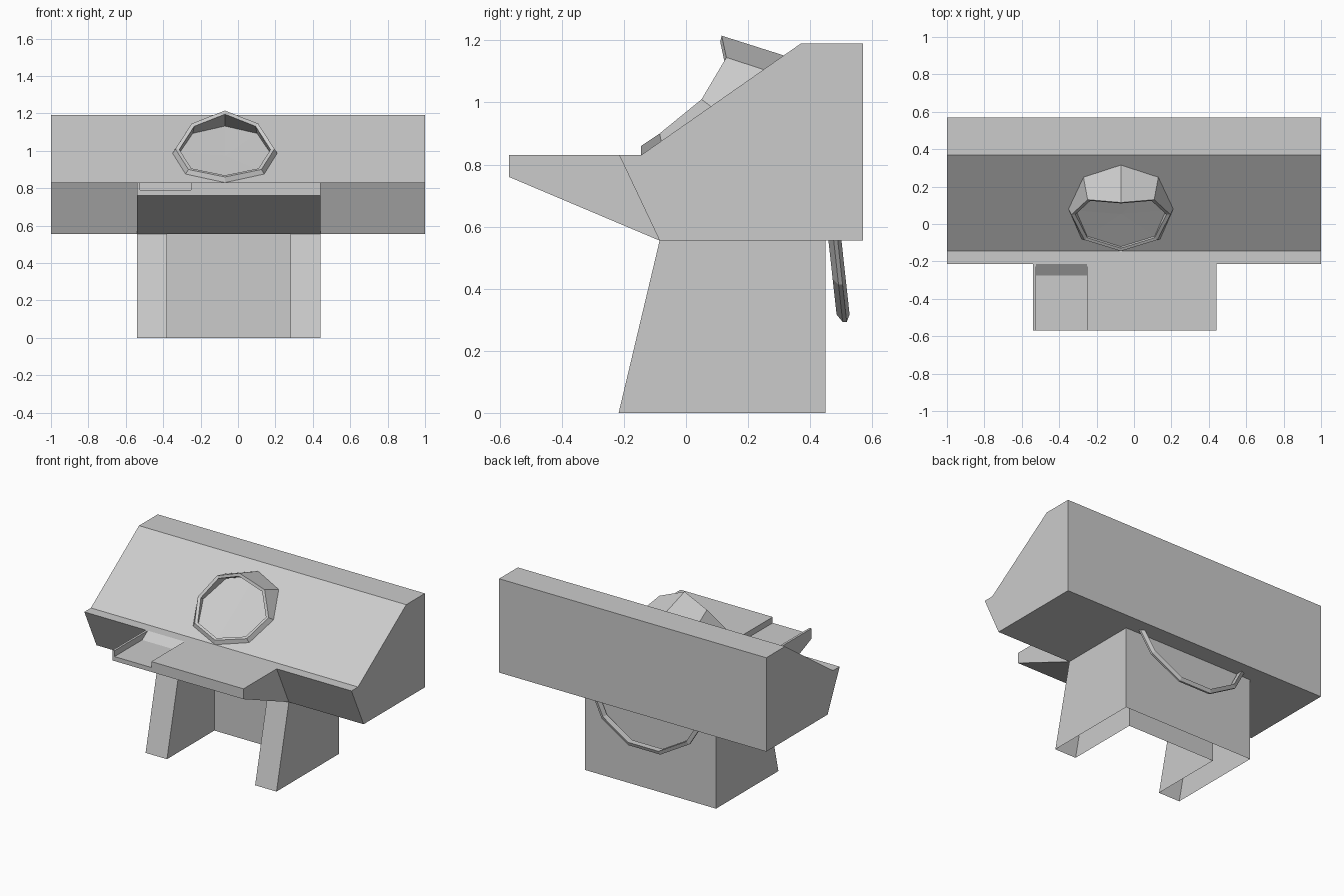
import bpy, bmesh, math
from mathutils import Vector

if "Cube" in bpy.data.objects:
    bpy.data.objects.remove(bpy.data.objects["Cube"])

grey = bpy.data.materials.new("plain grey")
grey.use_nodes = True
COLOUR = (0.6, 0.6, 0.6, 1)
grey.diffuse_color = COLOUR
grey.node_tree.nodes["Principled BSDF"].inputs["Base Color"].default_value = COLOUR


def finish(name, bm, recalc=True):
    if recalc:
        bmesh.ops.recalc_face_normals(bm, faces=bm.faces)
    mesh = bpy.data.meshes.new(name)
    bm.to_mesh(mesh)
    bm.free()
    mesh.materials.append(grey)
    ob = bpy.data.objects.new(name, mesh)
    bpy.context.scene.collection.objects.link(ob)
    return ob


def prism(name, profile, x0, x1):
    """Extrude a (y, z) profile from x0 to x1."""
    bm = bmesh.new()
    face = bm.faces.new([bm.verts.new((x0, y, z)) for y, z in profile])
    out = bmesh.ops.extrude_face_region(bm, geom=[face])
    verts = [v for v in out["geom"] if isinstance(v, bmesh.types.BMVert)]
    bmesh.ops.translate(bm, verts=verts, vec=(x1 - x0, 0, 0))
    return finish(name, bm)


def loft(bm, rings, closed=True):
    """Skin rows of points with quads and return the vertex rows."""
    rows = [[bm.verts.new(p) for p in r] for r in rings]
    n = len(rows[0])
    for a, b in zip(rows, rows[1:]):
        for i in range(n if closed else n - 1):
            j = (i + 1) % n
            bm.faces.new((a[i], a[j], b[j], b[i]))
    return rows


# Long console body with a sloping front
prism("console_body", [(-0.145, 0.83), (0.37, 1.19), (0.57, 1.19), (0.57, 0.555),
                       (-0.085, 0.555), (-0.215, 0.83)], -1, 1)

# Tapered front shelf with a shallow open tray cut into its top
shelf = prism("front_shelf", [(-0.57, 0.83), (-0.215, 0.83), (-0.085, 0.555),
                              (-0.57, 0.76)], -0.54, 0.44)
cutter = prism("tray_cutter", [(-0.7, 0.79), (-0.275, 0.79), (-0.215, 0.83),
                               (-0.185, 0.85), (-0.7, 0.85)], -0.525, -0.25)
cutter.hide_render = True
cut = shelf.modifiers.new("tray", "BOOLEAN")
cut.operation = "DIFFERENCE"
cut.solver = "EXACT"
cut.object = cutter
bpy.context.view_layer.objects.active = shelf
bpy.ops.object.modifier_apply(modifier="tray")
bpy.data.objects.remove(cutter)

# U-shaped hollow pedestal, open underneath, front edges leaning back
FRONT, BACK, WALL = -0.217, 0.45, 0.16
LEFT, RIGHT = 0.44, -0.54
plan = [(RIGHT, FRONT), (RIGHT + WALL, FRONT), (RIGHT + WALL, BACK - WALL),
        (LEFT - WALL, BACK - WALL), (LEFT - WALL, FRONT), (LEFT, FRONT),
        (LEFT, BACK), (RIGHT, BACK)]
bm = bmesh.new()
loft(bm, [[(x, y, 0) for x, y in plan],
          [(x, -0.085 if y == FRONT else y, 0.555) for x, y in plan]])
finish("pedestal", bm, recalc=False)

# Eight-sided hooded dish on the slope: half outlines, mirrored about its centre
CX = -0.07


def slope(y):
    return 0.83 + (y + 0.145) * 0.36 / 0.515


def octagon(half):
    pts = [Vector(p) for p in half]
    mirrored = [Vector((-p.x, p.y, p.z)) for p in reversed(pts[1:-1])]
    return [p + Vector((CX, 0, 0)) for p in pts + mirrored]


base = octagon([(x, y, slope(y)) for x, y in
                [(0, 0.315), (0.2, 0.25), (0.28, 0.08), (0.21, -0.08), (0, -0.145)]])
rim = octagon([(0, 0.115, 1.215), (0.178, 0.13, 1.145), (0.265, 0.05, 1.01),
               (0.195, -0.085, 0.9), (0, -0.145, 0.86)])
middle = Vector((CX, 0.055, slope(0.055)))
lift = Vector((0, -0.004, 0.006))
inner_rim = [middle + (p - middle) * 0.92 for p in rim]
inner_base = [middle + (p - middle) * 0.86 + lift for p in base]
bm = bmesh.new()
floor = loft(bm, [base, rim, inner_rim, inner_base])[-1]
hub = bm.verts.new(middle + lift * 0.5)
for i, v in enumerate(floor):
    bm.faces.new((v, floor[(i + 1) % len(floor)], hub))
finish("hooded_dish", bm)

# Faceted rim hanging below the body at the back
bm = bmesh.new()
sections = []
for r, dy in [(0.465, -0.005), (0.465, 0.008), (0.44, 0.02), (0.44, -0.022)]:
    row = []
    for k in range(6):
        a = math.radians(30 * k - 75)
        z = 0.742 - r * math.cos(a)
        row.append((-0.05 + r * math.sin(a), 0.51 - (z - 0.29) * 0.11 + dy, z))
    sections.append(row)
loft(bm, sections + sections[:1], closed=False)
bmesh.ops.remove_doubles(bm, verts=bm.verts, dist=0.0001)
finish("rear_rim", bm)
